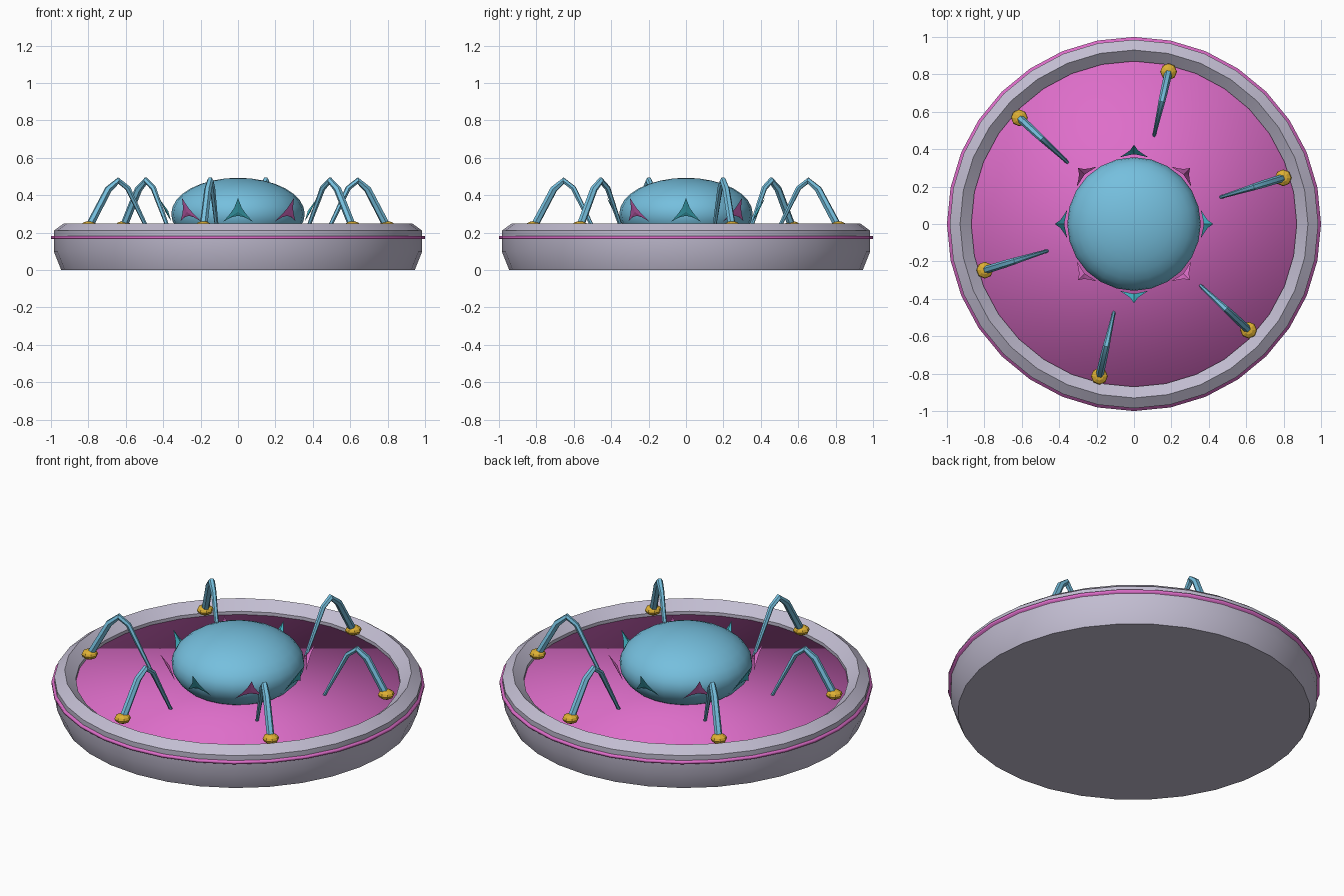
import bpy, bmesh, math
from mathutils import Vector, Matrix

if "Cube" in bpy.data.objects:
    bpy.data.objects.remove(bpy.data.objects["Cube"])


def material(name, rgb):
    m = bpy.data.materials.new(name)
    lin = [c / 12.92 if c <= 0.04045 else ((c + 0.055) / 1.055) ** 2.4 for c in rgb]
    m.diffuse_color = (*lin, 1)
    m.use_nodes = True
    m.node_tree.nodes["Principled BSDF"].inputs["Base Color"].default_value = m.diffuse_color
    return m


GREY = material("lilac_grey", (0.76, 0.74, 0.82))
PINK = material("pink", (0.87, 0.43, 0.79))
BLUE = material("sky_blue", (0.46, 0.75, 0.87))
TEAL = material("teal", (0.25, 0.70, 0.76))
GOLD = material("gold", (0.87, 0.69, 0.20))


def finish(name, bm, mat, smooth=None):
    bmesh.ops.recalc_face_normals(bm, faces=bm.faces)
    me = bpy.data.meshes.new(name)
    bm.to_mesh(me)
    bm.free()
    me.materials.append(mat)
    ob = bpy.data.objects.new(name, me)
    bpy.context.collection.objects.link(ob)
    if smooth:
        bpy.ops.object.select_all(action='DESELECT')
        ob.select_set(True)
        bpy.context.view_layer.objects.active = ob
        bpy.ops.object.shade_smooth_by_angle(angle=math.radians(smooth))
    return ob


def ellipsoid(name, mat, centre, size, segs, rings, smooth=None):
    bm = bmesh.new()
    bmesh.ops.create_uvsphere(bm, u_segments=segs, v_segments=rings, radius=1)
    bmesh.ops.transform(bm, verts=bm.verts,
                        matrix=Matrix.Translation(centre) @ Matrix.Diagonal((*size, 1)))
    return finish(name, bm, mat, smooth)


def bridge(bm, rings):
    for a, b in zip(rings, rings[1:]):
        n = len(a)
        for i in range(n):
            bm.faces.new((a[i], a[(i + 1) % n], b[(i + 1) % n], b[i]))


def lathe(name, mat, profile, smooth, n=32):
    bm = bmesh.new()
    rings = [[bm.verts.new((r * math.cos(2 * math.pi * i / n), r * math.sin(2 * math.pi * i / n), z))
              for i in range(n)] for r, z in profile]
    bridge(bm, rings)
    bm.faces.new(rings[0])
    bm.faces.new(rings[-1])
    return finish(name, bm, mat, smooth)


# Hull: turned dish with a bevelled rim
lathe("hull", GREY, [(0.945, 0), (0.985, 0.10), (0.985, 0.21), (0.93, 0.25),
                     (0.87, 0.20), (0.87, 0.172)], 25)

# Flat deck disc whose softly shaded edge pokes out as a stripe round the hull
lathe("deck", PINK, [(1.0, 0.166), (1.0, 0.181)], 120)

# Central dome
ellipsoid("dome", BLUE, (0, 0, 0.30), (0.357, 0.357, 0.193), 24, 16, 35)


# Three-pointed thorns leaning away from the dome
def thorn(name, angle, mat):
    bm = bmesh.new()
    rad = Vector((math.cos(angle), math.sin(angle), 0))
    tan = Vector((-rad.y, rad.x, 0))
    up = (rad * 0.065 + Vector((0, 0, 0.122))).normalized()
    nrm = tan.cross(up)
    base = rad * 0.357 + Vector((0, 0, 0.26))
    outline = [(-0.077, 0), (-0.035, 0.025), (0, 0.034), (0.035, 0.025), (0.077, 0),
               (0.042, 0.046), (0.02, 0.082), (0, 0.142), (-0.02, 0.082), (-0.042, 0.046)]
    rim = [bm.verts.new(base + tan * u + up * v) for u, v in outline]
    for bulge in (-0.012, 0.003):
        mid = bm.verts.new(base + up * 0.058 + nrm * bulge)
        for i in range(len(rim)):
            bm.faces.new((rim[i], rim[(i + 1) % len(rim)], mid))
    finish(name, bm, mat)


for k in range(8):
    thorn(f"thorn_{k + 1}", k * math.pi / 4, PINK if k % 2 else TEAL)


# Bent, tapering legs: (radius from centre, height, thickness)
LEG = [(0.835, 0.23, 0.021), (0.725, 0.432, 0.020), (0.67, 0.478, 0.018),
       (0.617, 0.438, 0.015), (0.483, 0.172, 0.009)]


def leg(name, angle):
    bm = bmesh.new()
    rad = Vector((math.cos(angle), math.sin(angle), 0))
    side = Vector((-rad.y, rad.x, 0))
    pts = [rad * r + Vector((0, 0, z)) for r, z, _ in LEG]
    rings = []
    for i, p in enumerate(pts):
        d = (pts[min(i + 1, len(pts) - 1)] - pts[max(i - 1, 0)]).normalized()
        out = side.cross(d)
        w = LEG[i][2]
        rings.append([bm.verts.new(p + side * w * math.cos(j * math.pi / 3)
                                   + out * w * math.sin(j * math.pi / 3)) for j in range(6)])
    bridge(bm, rings)
    bm.faces.new(rings[0])
    bm.faces.new(rings[-1])
    finish(name, bm, BLUE, 30)


for k in range(6):
    a = math.radians(17.2 + 60 * k)
    leg(f"leg_{k + 1}", a)
    # Flattened gold foot joint
    ellipsoid(f"foot_{k + 1}", GOLD, (0.835 * math.cos(a), 0.835 * math.sin(a), 0.234),
              (0.045, 0.045, 0.027), 8, 6)
